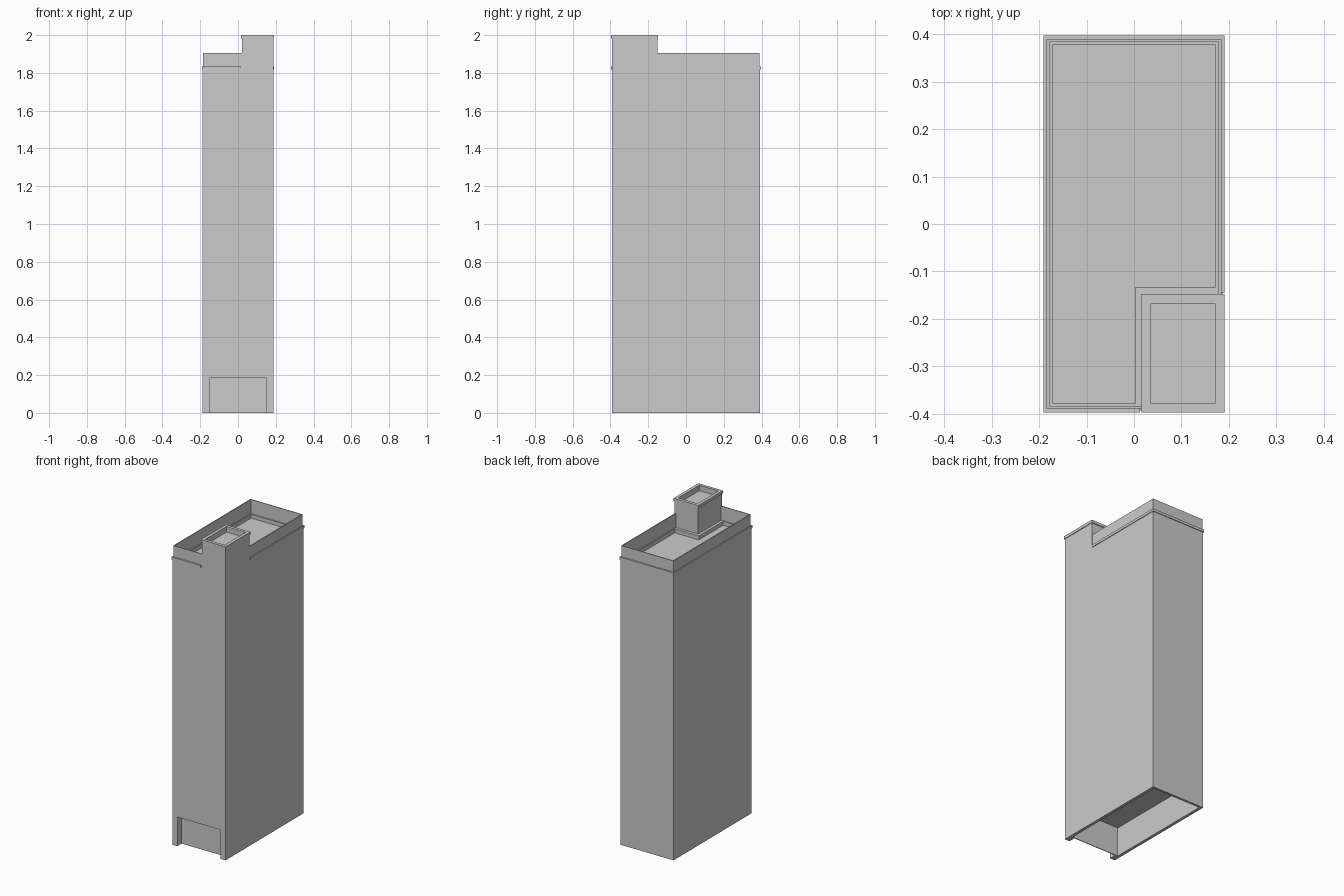
import bpy, bmesh

if "Cube" in bpy.data.objects:
    bpy.data.objects.remove(bpy.data.objects["Cube"])


def prism(name, outline, z0, z1):
    """Extrude a closed 2D outline (counter-clockwise) from z0 to z1."""
    bm = bmesh.new()
    face = bm.faces.new([bm.verts.new((x, y, z0)) for x, y in outline])
    new = bmesh.ops.extrude_face_region(bm, geom=[face])["geom"]
    for v in new:
        if isinstance(v, bmesh.types.BMVert):
            v.co.z = z1
    bmesh.ops.recalc_face_normals(bm, faces=bm.faces)
    mesh = bpy.data.meshes.new(name)
    bm.to_mesh(mesh)
    bm.free()
    ob = bpy.data.objects.new(name, mesh)
    bpy.context.collection.objects.link(ob)
    return ob


def rect(x0, x1, y0, y1):
    return [(x0, y0), (x1, y0), (x1, y1), (x0, y1)]


def ell(hx, hy, tx, ty):
    """Roof footprint with the front right corner left out for the tower."""
    return [(-hx, -hy), (tx, -hy), (tx, ty), (hx, ty), (hx, hy), (-hx, hy)]


def combine(target, tool, operation):
    """Apply a boolean and remove the tool object."""
    mod = target.modifiers.new("bool", 'BOOLEAN')
    mod.operation, mod.object, mod.solver = operation, tool, 'EXACT'
    bpy.context.view_layer.update()
    deps = bpy.context.evaluated_depsgraph_get()
    mesh = bpy.data.meshes.new_from_object(target.evaluated_get(deps))
    target.modifiers.clear()
    target.data = mesh
    bpy.data.objects.remove(tool)


BX, BY = 0.187, 0.393      # body half sizes
TOP = 1.905                # parapet top

# Main block, thin ledge and set-back parapet
building = prism("building", rect(-BX, BX, -BY, BY), 0, 1.825)
combine(building, prism("ledge", ell(0.191, 0.397, 0.013, -0.145), 1.818, 1.834), 'UNION')
combine(building, prism("parapet", ell(0.184, 0.389, 0.03, -0.16), 1.80, TOP), 'UNION')

# Sunken roof with a low curb along its edge
combine(building, prism("roof_cut", ell(0.178, 0.384, 0.03, -0.16), 1.815, 2.1), 'DIFFERENCE')
combine(building, prism("floor_cut", ell(0.172, 0.378, 0.003, -0.133), 1.79, 2.1), 'DIFFERENCE')

# Corner tower, flush with the front and right walls, with a capping rim
combine(building, prism("tower", rect(0.021, BX, -BY, -0.152), 1.7, 1.99), 'UNION')
combine(building, prism("cap", rect(0.016, 0.191, -0.397, -0.147), 1.982, 2.0), 'UNION')
combine(building, prism("cap_cut", rect(0.036, 0.171, -0.378, -0.167), 1.965, 2.1), 'DIFFERENCE')

# Hollow underside and the front entrance recess, split by a thin panel
combine(building, prism("hollow_cut", rect(-0.168, 0.168, -0.345, 0.378), -0.1, 0.185), 'DIFFERENCE')
combine(building, prism("entrance_cut", rect(-0.152, 0.152, -0.5, -0.35), -0.1, 0.185), 'DIFFERENCE')
